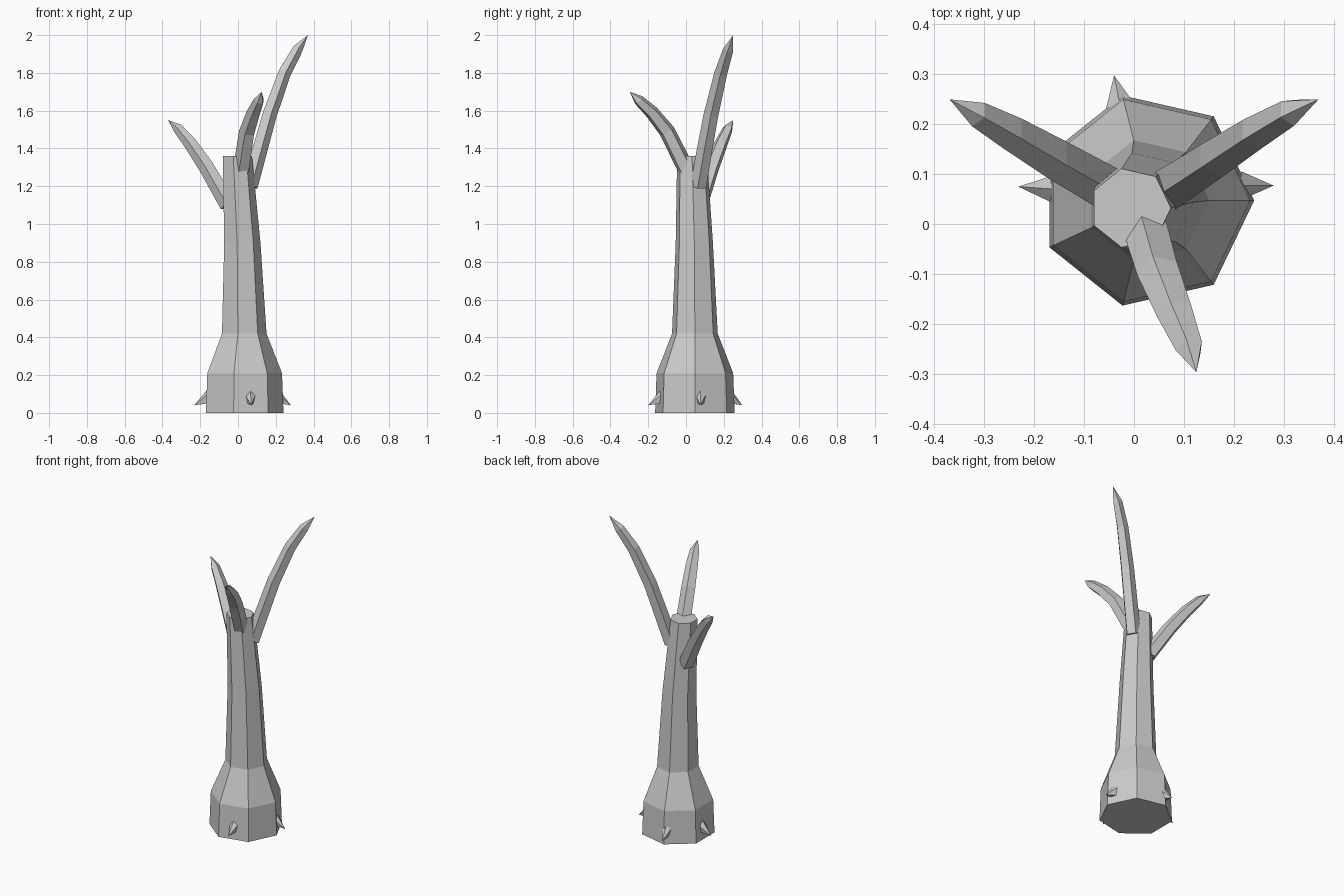
import bpy, bmesh, math
from mathutils import Vector

cube = bpy.data.objects.get("Cube")
if cube:
    bpy.data.objects.remove(cube, do_unlink=True)

grey = bpy.data.materials.new("dead wood grey")
grey.use_nodes = True
colour = (0.6, 0.6, 0.6, 1)
grey.diffuse_color = colour
grey.node_tree.nodes["Principled BSDF"].inputs["Base Color"].default_value = colour


def loft(name, rings, tip=None):
    """Skin a list of point rings; close with a cap or a pointed tip."""
    bm = bmesh.new()
    loops = [[bm.verts.new(p) for p in ring] for ring in rings]
    n = len(loops[0])
    for a, b in zip(loops, loops[1:]):
        for i in range(n):
            j = (i + 1) % n
            bm.faces.new((a[i], a[j], b[j], b[i]))
    bm.faces.new(loops[0][::-1])
    if tip is None:
        bm.faces.new(loops[-1])
    else:
        end = bm.verts.new(tip)
        for i in range(n):
            bm.faces.new((loops[-1][i], loops[-1][(i + 1) % n], end))
    bmesh.ops.recalc_face_normals(bm, faces=bm.faces)
    mesh = bpy.data.meshes.new(name)
    bm.to_mesh(mesh)
    bm.free()
    mesh.materials.append(grey)
    obj = bpy.data.objects.new(name, mesh)
    bpy.context.collection.objects.link(obj)


def ring(centre, side, up, r_side, r_up, n, start=0.0):
    angles = [start + math.tau * i / n for i in range(n)]
    return [Vector(centre) + side * r_side * math.cos(a) + up * r_up * math.sin(a)
            for a in angles]


def branch(name, path, radii):
    """Five-sided tapering limb with a ridge along its upper side."""
    pts = [Vector(p) for p in path]
    rings = []
    for i, r in enumerate(radii):
        t = (pts[i + 1] - pts[max(i - 1, 0)]).normalized()
        side = t.cross(Vector((0, 0, 1))).normalized()
        rings.append(ring(pts[i], side, side.cross(t), r, r, 5, math.pi / 2))
    loft(name, rings, pts[-1])


def thorn(name, base, tip):
    """Small downward-pointing spike, taller than wide."""
    base, tip = Vector(base), Vector(tip)
    out = tip - base
    out.z = 0
    up = Vector((0, 0, 1))
    side = out.normalized().cross(up)
    loft(name, [ring(base, side, up, 0.03, 0.042, 5, math.pi / 2)], tip)


# Seven-sided trunk with a flared foot: centre x, centre y, height, radius
X, Y = Vector((1, 0, 0)), Vector((0, 1, 0))
trunk = [(0.025, 0.047, 0, 0.216), (0.025, 0.047, 0.21, 0.208),
         (0.027, 0.047, 0.42, 0.124), (0.018, 0.044, 0.9, 0.101),
         (-0.007, 0.032, 1.36, 0.081)]
loft("trunk", [ring((x, y, z), X, Y, r, r, 7) for x, y, z, r in trunk])

# Three limbs
branch("front_branch",
       [(0.02, 0.0, 1.29), (0.05, -0.1, 1.49), (0.083, -0.18, 1.59),
        (0.112, -0.25, 1.655), (0.125, -0.297, 1.7)],
       [0.047, 0.044, 0.038, 0.029])
branch("left_branch",
       [(0.06, 0.065, 1.2), (0.115, 0.1, 1.4), (0.165, 0.133, 1.58),
        (0.245, 0.185, 1.8), (0.315, 0.225, 1.925), (0.37, 0.25, 2.0)],
       [0.045, 0.043, 0.041, 0.036, 0.029])
branch("right_branch",
       [(-0.05, 0.07, 1.1), (-0.165, 0.135, 1.3), (-0.25, 0.185, 1.425),
        (-0.317, 0.222, 1.505), (-0.37, 0.25, 1.55)],
       [0.047, 0.043, 0.037, 0.028])

# Thorns around the foot
thorn("left_thorn", (0.215, 0.077, 0.085), (0.28, 0.077, 0.04))
thorn("right_thorn", (-0.16, 0.07, 0.085), (-0.232, 0.075, 0.04))
thorn("front_thorn", (0.065, -0.13, 0.085), (0.07, -0.2, 0.04))
thorn("back_thorn", (-0.028, 0.237, 0.085), (-0.04, 0.298, 0.04))
